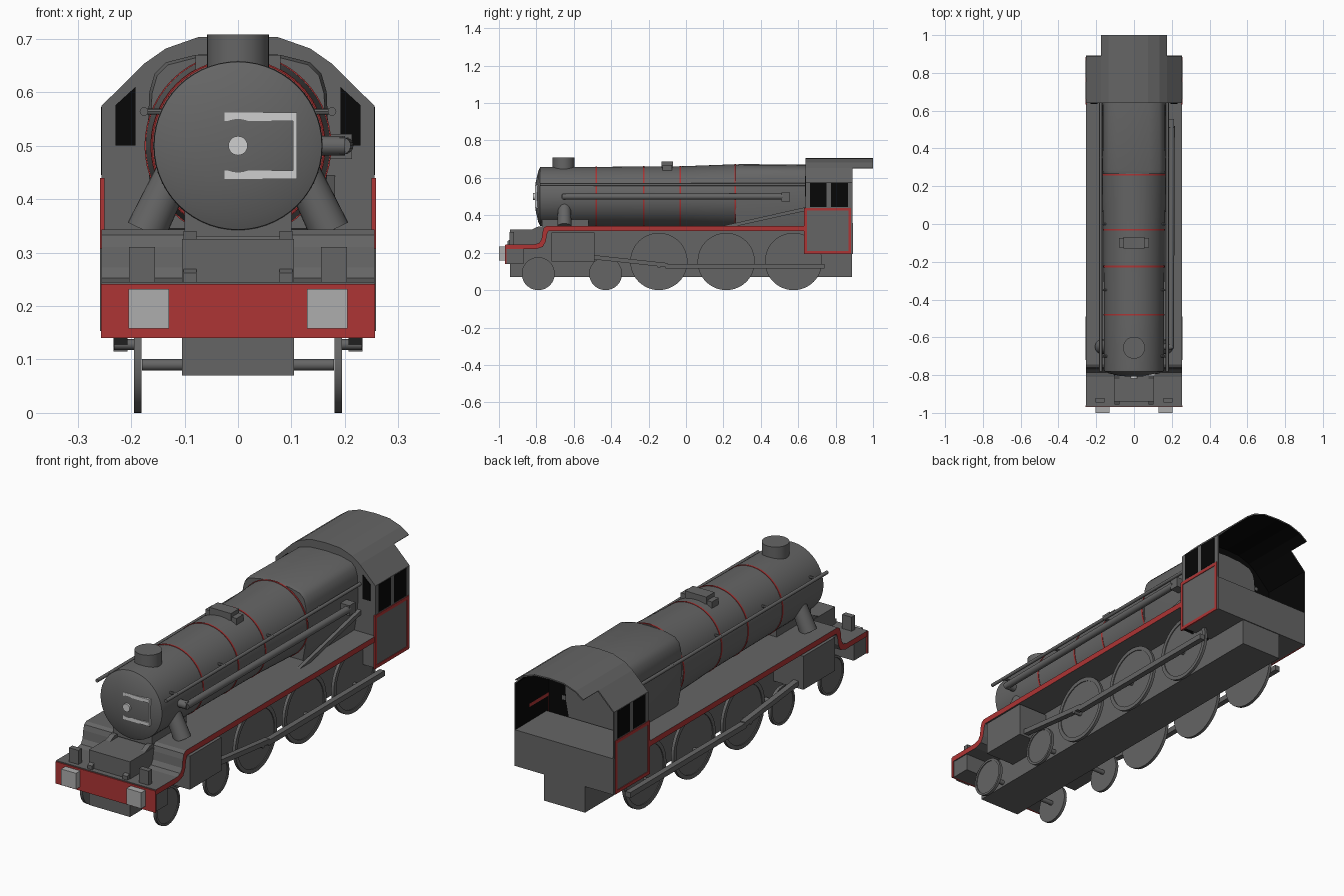
import bpy, bmesh, math
from mathutils import Vector

if "Cube" in bpy.data.objects:
    bpy.data.objects.remove(bpy.data.objects["Cube"])


def material(name, *rgb):
    m = bpy.data.materials.new(name)
    m.diffuse_color = (*rgb, 1)
    m.use_nodes = True
    m.node_tree.nodes["Principled BSDF"].inputs["Base Color"].default_value = m.diffuse_color
    return m


GREY = material("dark_grey", 0.13, 0.13, 0.13)
RED = material("red", 0.42, 0.035, 0.035)
SILVER = material("silver", 0.42, 0.42, 0.42)
LIGHT = material("light_silver", 0.62, 0.62, 0.62)
BLACK = material("black", 0.002, 0.002, 0.002)


def make(name, bm, *mats, smooth=False):
    bmesh.ops.recalc_face_normals(bm, faces=bm.faces)
    me = bpy.data.meshes.new(name)
    bm.to_mesh(me)
    bm.free()
    ob = bpy.data.objects.new(name, me)
    bpy.context.collection.objects.link(ob)
    for m in mats:
        me.materials.append(m)
    if smooth:
        bpy.ops.object.select_all(action='DESELECT')
        ob.select_set(True)
        bpy.context.view_layer.objects.active = ob
        bpy.ops.object.shade_smooth_by_angle(angle=math.radians(35))
    return ob


def loft(name, rings, *mats, smooth=False):
    """Skin closed rings of points and cap both ends."""
    bm = bmesh.new()
    vs = [[bm.verts.new(p) for p in r] for r in rings]
    n = len(vs[0])
    for a, b in zip(vs, vs[1:]):
        for i in range(n):
            bm.faces.new((a[i], a[(i + 1) % n], b[(i + 1) % n], b[i]))
    bm.faces.new(vs[0])
    bm.faces.new(vs[-1])
    return make(name, bm, *mats, smooth=smooth)


def box(name, x, y, z, mat=GREY):
    return loft(name, [[(x[i], y[0], z[0]), (x[i], y[1], z[0]), (x[i], y[1], z[1]),
                        (x[i], y[0], z[1])] for i in (0, 1)], mat)


def side_plate(name, pts, x, *mats):
    """Extrude a (y, z) profile across x."""
    return loft(name, [[(xx, y, z) for y, z in pts] for xx in x], *mats)


def lathe(name, origin, axis, profile, mat=GREY, n=48):
    """Turn a (distance, radius) profile about an axis."""
    q = Vector(axis).to_track_quat('Z', 'Y')
    rings = [[Vector(origin) + q @ Vector((r * math.cos(2 * math.pi * i / n),
             r * math.sin(2 * math.pi * i / n), d)) for i in range(n)] for d, r in profile]
    return loft(name, rings, mat, smooth=True)


def pipe(name, a, b, r, mat=GREY, n=12, r2=None):
    d = Vector(b) - Vector(a)
    return lathe(name, a, d, [(0, r), (d.length, r2 or r)], mat, n)


# Boiler with dished smokebox door and tapered rear barrel
Y = (0, 1, 0)
lathe("boiler", (0, 0, 0.5), Y, [(-0.808, 0.03), (-0.803, 0.08), (-0.79, 0.135), (-0.78, 0.157),
      (-0.77, 0.158), (-0.48, 0.159), (-0.03, 0.162), (0.27, 0.173)], n=56)
for i, (y, r) in enumerate([(-0.48, 0.159), (-0.225, 0.161), (-0.03, 0.162), (0.262, 0.173)]):
    lathe(f"boiler_band_{i + 1}", (0, y, 0.5), Y, [(-0.004, r + 0.002), (0.004, r + 0.002)], RED, 56)

# Square-shouldered firebox
half = [(0.15, 0.34), (0.165, 0.42), (0.17, 0.5), (0.166, 0.6), (0.156, 0.635), (0.135, 0.656),
        (0.08, 0.67), (0.0, 0.674)]
outline = half + [(-x, z) for x, z in half[-2::-1]]
loft("firebox", [[(x * s, y, 0.5 + (z - 0.5) * s - dz) for x, z in outline]
     for y, s, dz in [(0.265, 0.97, 0), (0.285, 1, 0), (0.645, 0.98, 0)]], GREY, smooth=True)

# Chimney, top feed, saddle
lathe("chimney", (0, -0.655, 0.6), (0, 0, 1), [(0, 0.058), (0.108, 0.058)], n=32)
box("top_feed", (-0.08, 0.08), (-0.125, -0.075), (0.63, 0.67))
box("top_feed_cover", (-0.055, 0.055), (-0.13, -0.07), (0.655, 0.688))
box("saddle", (-0.1, 0.1), (-0.77, -0.52), (0.33, 0.38))

# Smokebox door fittings
lathe("door_boss", (0, -0.818, 0.5), Y, [(0, 0.018), (0.02, 0.018)], LIGHT, 24)
box("door_strap_top", (-0.025, 0.11), (-0.806, -0.792), (0.546, 0.562), LIGHT)
box("door_strap_bottom", (-0.025, 0.11), (-0.806, -0.792), (0.438, 0.454), LIGHT)
box("door_hinge", (0.103, 0.11), (-0.806, -0.785), (0.438, 0.562), LIGHT)

# Ejector pipe and reach rod, right side only
pipe("ejector_pipe", (0.195, -0.66, 0.5), (0.2, 0.52, 0.5), 0.016, n=16)
pipe("ejector_elbow", (0.14, -0.65, 0.5), (0.2, -0.65, 0.5), 0.018, n=16)
box("ejector_box", (0.16, 0.213), (0.51, 0.555), (0.475, 0.522))
side_plate("reach_rod", [(0.18, 0.34), (0.26, 0.34), (0.645, 0.425), (0.645, 0.445)], (0.165, 0.182), GREY)

# Footplate with a drop at the front, red edges
top = [(0.645, 0.343), (-0.745, 0.343), (-0.76, 0.333), (-0.767, 0.31), (-0.772, 0.272),
       (-0.785, 0.252), (-0.81, 0.245), (-0.965, 0.245)]
low = [(-0.965, 0.22), (-0.8, 0.22), (-0.765, 0.232), (-0.75, 0.26), (-0.743, 0.3),
       (-0.735, 0.317), (0.645, 0.317)]
plate = side_plate("footplate", top + low, (-0.255, 0.255), GREY, RED)
for p in plate.data.polygons:
    p.material_index = int(abs(p.normal.x) > 0.9)

# Front beam, chassis
box("front_beam", (-0.25, 0.25), (-0.96, -0.87), (0.14, 0.235))
box("front_beam_face", (-0.256, 0.256), (-0.969, -0.96), (0.14, 0.241), RED)
box("chassis", (-0.105, 0.105), (-0.94, 0.888), (0.07, 0.325))
pipe("bogie_axle_front", (-0.18, -0.79, 0.09), (0.18, -0.79, 0.09), 0.011)
pipe("bogie_axle_rear", (-0.18, -0.43, 0.09), (0.18, -0.43, 0.09), 0.011)

# Parts repeated on both sides
for s, side in ((-1, "left"), (1, "right")):
    def X(a, b):
        return tuple(sorted((s * a, s * b)))
    box(f"buffer_{side}", X(0.129, 0.205), (-1, -0.965), (0.158, 0.232), SILVER)
    box(f"lamp_iron_{side}", X(0.155, 0.204), (-0.945, -0.92), (0.24, 0.31))
    side_plate(f"front_bracket_{side}", [(-0.955, 0.24), (-0.955, 0.262), (-0.79, 0.34),
               (-0.76, 0.34), (-0.76, 0.24)], X(0.078, 0.102), GREY)
    box(f"cylinder_{side}", X(0.1, 0.258), (-0.72, -0.49), (0.153, 0.308))
    pipe(f"steam_pipe_{side}", (s * 0.115, -0.65, 0.46), (s * 0.172, -0.65, 0.34), 0.034, n=24, r2=0.038)
    pipe(f"handrail_{side}", (s * 0.176, -0.78, 0.564), (s * 0.176, 0.645, 0.564), 0.008)
    for k, y in enumerate((-0.7, -0.35, 0.0, 0.35)):
        pipe(f"handrail_knob_{side}_{k + 1}", (s * 0.13, y, 0.564), (s * 0.182, y, 0.564), 0.006, n=8)
    # Wheels with a recessed face inside the rim
    for k, (y, r) in enumerate([(-0.79, 0.088), (-0.43, 0.088), (-0.145, 0.153), (0.215, 0.153), (0.575, 0.153)]):
        lathe(f"wheel_{side}_{k + 1}", (s * 0.181, y, r), (s, 0, 0),
              [(0, r), (0.014, r), (0.014, r * 0.88), (0.01, r * 0.88), (0.01, 0.02)])
        if k > 1:
            pipe(f"crank_pin_{side}_{k - 1}", (s * 0.19, y, 0.128), (s * 0.232, y, 0.128), 0.01)
    # Rods
    box(f"coupling_rod_{side}", X(0.207, 0.233), (-0.11, 0.74), (0.115, 0.14))
    side_plate(f"connecting_rod_{side}", [(-0.5, 0.165), (-0.5, 0.188), (-0.1, 0.145), (-0.1, 0.122)],
               X(0.207, 0.233), GREY)
    # Cab side panel with red lining frame
    y0, y1, z0, z1, t = 0.632, 0.883, 0.193, 0.44, 0.015
    for part, yy, zz in (("top", (y0, y1), (z1 - t, z1)), ("bottom", (y0, y1), (z0, z0 + t)),
                         ("front", (y0, y0 + t), (z0, z1)), ("rear", (y1 - t, y1), (z0, z1))):
        box(f"cab_lining_{part}_{side}", X(0.25, 0.258), yy, zz, RED)
    # Windows
    for k, y in enumerate((0.662, 0.775)):
        box(f"cab_window_{side}_{k + 1}", X(0.252, 0.2565), (y, y + 0.09), (0.445, 0.572), BLACK)
    loft(f"cab_front_window_{side}", [[(s * x, y, z) for x, z in
         ((0.192, 0.5), (0.229, 0.5), (0.229, 0.576), (0.192, 0.61))] for y in (0.636, 0.645)], BLACK)


# Cab shell: grey outside, black inside, open at the rear
def shell(name, pts, ya, yb, front):
    bm = bmesh.new()
    a = [bm.verts.new((x, ya, z)) for x, z in pts]
    b = [bm.verts.new((x, yb, z)) for x, z in pts]
    for i in range(len(pts) - 1):
        bm.faces.new((a[i], a[i + 1], b[i + 1], b[i]))
    if front:
        bm.faces.new(a)
    ob = make(name, bm, GREY, BLACK)
    # point the skin outward
    roof = max(ob.data.polygons, key=lambda p: p.center.z if abs(p.normal.y) < 0.5 else 0)
    if roof.normal.z < 0:
        ob.data.flip_normals()
    mod = ob.modifiers.new("thickness", 'SOLIDIFY')
    mod.thickness, mod.offset, mod.material_offset, mod.material_offset_rim = 0.006, -1, 1, 0
    return ob


roof = [(0.175, 0.654), (0.135, 0.682), (0.075, 0.703), (0.0, 0.707)]
walls = [(0.255, 0.195), (0.255, 0.575)] + roof
mirror = lambda pts: pts + [(-x, z) for x, z in pts[-2::-1]]
shell("cab", mirror(walls), 0.64, 0.89, True)
shell("cab_roof_overhang", mirror(roof), 0.885, 1.0, False)
box("cab_floor", (-0.254, 0.254), (0.66, 0.892), (0.193, 0.36))
